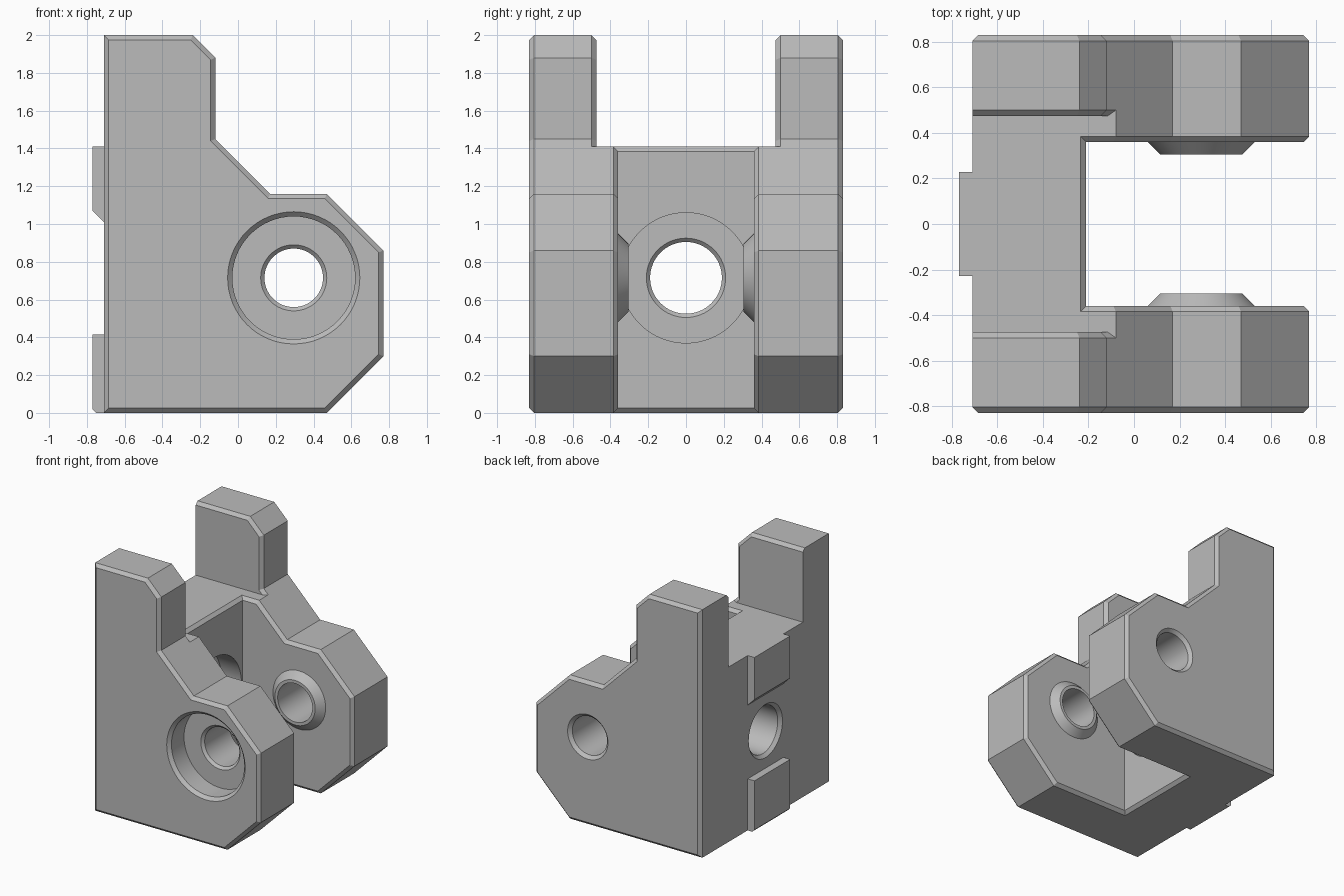
import bpy, bmesh, math
from mathutils import Vector

if "Cube" in bpy.data.objects:
    bpy.data.objects.remove(bpy.data.objects["Cube"])

BEVEL = 0.025
HALF = 0.83          # half width across the arms
SLOT = 0.36          # half width of the slot
TOWER = 0.475        # inner face of the towers
SEAT = 1.41          # height of the seat between the towers
PIVOT = (0.295, 0.715)

grey = bpy.data.materials.new("plain_grey")
grey.use_nodes = True
colour = (0.5, 0.5, 0.5, 1)
grey.diffuse_color = colour
grey.node_tree.nodes["Principled BSDF"].inputs["Base Color"].default_value = colour


def loft(name, rings):
    """Closed solid through rings of equal length."""
    bm = bmesh.new()
    loops = [[bm.verts.new(p) for p in ring] for ring in rings]
    for a, b in zip(loops, loops[1:]):
        for i in range(len(a)):
            j = (i + 1) % len(a)
            bm.faces.new((a[i], a[j], b[j], b[i]))
    bm.faces.new(loops[0])
    bm.faces.new(loops[-1])
    bmesh.ops.recalc_face_normals(bm, faces=bm.faces)
    mesh = bpy.data.meshes.new(name)
    bm.to_mesh(mesh)
    bm.free()
    mesh.materials.append(grey)
    ob = bpy.data.objects.new(name, mesh)
    bpy.context.collection.objects.link(ob)
    return ob


def inset(points, keep):
    """Move every edge of a counter-clockwise outline inward, except kept edges."""
    pts = [Vector(p) for p in points]
    n = len(pts)
    lines = []
    for i in range(n):
        a, b = pts[i], pts[(i + 1) % n]
        d = (b - a).normalized()
        normal = Vector((-d.y, d.x))
        lines.append((normal, normal.dot(a) + (0 if i in keep else BEVEL)))
    out = []
    for i in range(n):
        (p, c), (q, e) = lines[i - 1], lines[i]
        det = p.x * q.y - p.y * q.x
        out.append(((c * q.y - e * p.y) / det, (p.x * e - q.x * c) / det))
    return out


def at_y(points, y):
    return [(x, y, z) for x, z in points]


def lathe(name, axis, profile, segments=64):
    """Solid of (radius, position) rings about the pivot (y) or bolt (x) axis."""
    rings = []
    for r, t in profile:
        ring = []
        for k in range(segments):
            a = math.tau * k / segments
            u, v = r * math.cos(a), r * math.sin(a)
            ring.append((PIVOT[0] + u, t, PIVOT[1] + v) if axis == "y"
                        else (t, u, PIVOT[1] + v))
        rings.append(ring)
    return loft(name, rings)


def combine(base, other, operation):
    mod = base.modifiers.new(operation, "BOOLEAN")
    mod.operation = operation
    mod.solver = "EXACT"
    mod.object = other
    bpy.context.view_layer.objects.active = base
    bpy.ops.object.modifier_apply(modifier=mod.name)
    bpy.data.objects.remove(other)


# Outlines of the arm: with tower, and cut off at the seat
nose = [(-0.71, 0), (0.47, 0), (0.77, 0.30), (0.77, 0.86), (0.47, 1.16), (0.17, 1.16)]
tall = nose + [(-0.12, 1.45), (-0.12, 1.88), (-0.24, 2), (-0.71, 2)]
low = nose + [(-0.08, SEAT), (-0.71, SEAT)]

# Middle block with bevelled slot end
end = -0.21
middle = [(-0.71, 0), (end - BEVEL, 0), (end, BEVEL), (end, SEAT - BEVEL),
          (end - BEVEL, SEAT), (-0.71, SEAT)]
edge = SLOT + BEVEL
bracket = loft("bracket", [at_y(middle, -edge), at_y(middle, edge)])

# Arms, towers and pivot bosses on both sides
for s in (-1, 1):
    arm = loft("inner_arm", [at_y(inset(low, {len(low) - 1}), s * SLOT),
                             at_y(low, s * edge), at_y(low, s * 0.6)])
    plate = loft("side_plate", [at_y(inset(tall, {0, len(tall) - 1}), s * TOWER),
                                at_y(tall, s * (TOWER + BEVEL)),
                                at_y(tall, s * (HALF - BEVEL)),
                                at_y(inset(tall, set()), s * HALF)])
    boss = lathe("pivot_boss", "y", [(0.235, s * 0.42), (0.235, s * SLOT), (0.18, s * 0.305)])
    for part in (arm, plate, boss):
        combine(bracket, part, "UNION")

# Locating tabs on the back face
lower_tab = [(-0.77, 0.02), (-0.75, 0), (-0.66, 0), (-0.66, 0.415), (-0.77, 0.415)]
upper_tab = [(-0.77, 1.07), (-0.66, 0.96), (-0.66, SEAT), (-0.77, SEAT)]
for outline in (lower_tab, upper_tab):
    combine(bracket, loft("tab", [at_y(outline, -0.228), at_y(outline, 0.228)]), "UNION")

# Pivot holes (front one counterbored) and bolt hole
cutters = [
    lathe("front_pivot_hole", "y", [(0.36, -0.84), (0.325, -0.805), (0.325, -0.645),
                                    (0.175, -0.645), (0.155, -0.625), (0.155, -0.25)]),
    lathe("back_pivot_hole", "y", [(0.19, 0.84), (0.155, 0.805), (0.155, 0.25)]),
    lathe("bolt_hole", "x", [(0.225, -0.72), (0.19, -0.685), (0.19, -0.41),
                             (0.21, -0.39), (0.345, -0.39), (0.345, -0.15)]),
]
for cutter in cutters:
    combine(bracket, cutter, "DIFFERENCE")

# Clean up flat regions and shade the round walls smoothly
bm = bmesh.new()
bm.from_mesh(bracket.data)
bmesh.ops.remove_doubles(bm, verts=bm.verts, dist=0.0005)
bmesh.ops.dissolve_limit(bm, angle_limit=0.01, verts=bm.verts, edges=bm.edges)
bm.to_mesh(bracket.data)
bm.free()
bpy.ops.object.select_all(action="DESELECT")
bracket.select_set(True)
bpy.context.view_layer.objects.active = bracket
bpy.ops.object.shade_smooth_by_angle(angle=math.radians(30))
